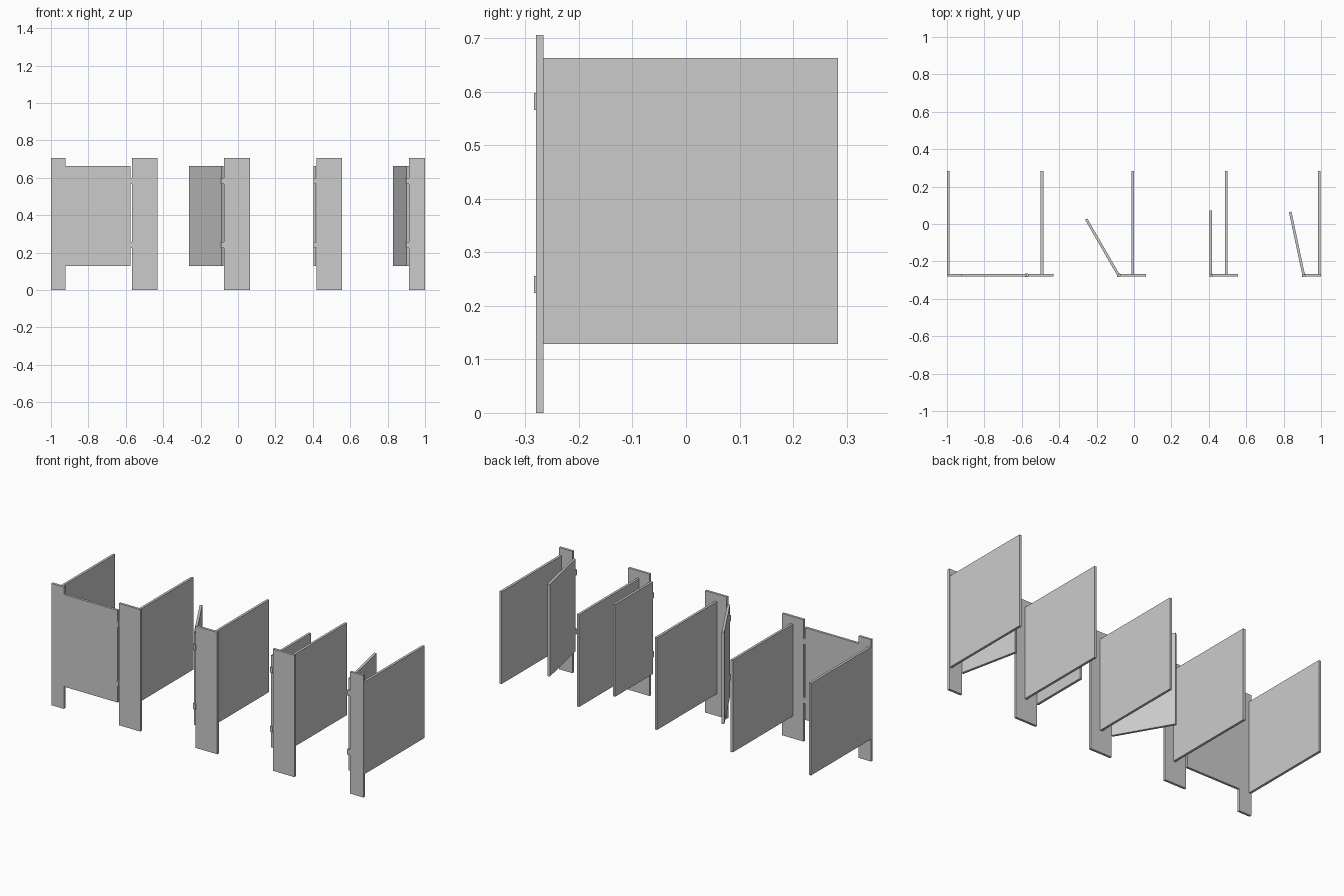
import bpy, bmesh, math
from mathutils import Matrix, Vector

if "Cube" in bpy.data.objects:
    bpy.data.objects.remove(bpy.data.objects["Cube"])


def box(name, lo, hi, pivot=(0, 0, 0), angle=0.0):
    """Box between two corners (local to pivot), turned about z at the pivot."""
    lo, hi = Vector(lo), Vector(hi)
    bm = bmesh.new()
    bmesh.ops.create_cube(bm, size=1, matrix=Matrix.Translation((lo + hi) / 2)
                          @ Matrix.Diagonal((*(hi - lo), 1)))
    mesh = bpy.data.meshes.new(name)
    bm.to_mesh(mesh)
    bm.free()
    ob = bpy.data.objects.new(name, mesh)
    ob.location = pivot
    ob.rotation_euler.z = angle
    bpy.context.collection.objects.link(ob)
    return ob


FRONT, BACK = -0.28, -0.266
LOW, HIGH, TOP = 0.129, 0.663, 0.706

# Floor-standing front pilasters
pilasters = [(-1, -0.921), (-0.568, -0.43), (-0.075, 0.063), (0.419, 0.557), (0.915, 1)]
for i, (x0, x1) in enumerate(pilasters):
    box(f"pilaster_{i + 1}", (x0, FRONT, 0), (x1, BACK, TOP))

# Divider panels running to the rear
for i, x in enumerate([-0.993, -0.492, -0.006, 0.493, 0.99]):
    box(f"divider_{i + 1}", (x - 0.007, BACK, LOW), (x + 0.007, 0.284, HIGH))

# Doors swung inwards about the left edge of each following pilaster
for i, opening in enumerate([0, 60, 90, 78]):
    edge = pilasters[i + 1][0]
    pivot = (edge - 0.008, -0.273, 0)
    turn = -math.radians(opening)
    box(f"door_{i + 1}", (-0.345, -0.007, LOW), (0, 0.007, HIGH), pivot, turn)
    # Hinge blocks bridging door and pilaster
    for j, z in enumerate([0.24, 0.582]):
        box(f"hinge_{i + 1}_{j + 1}", (-0.008, -0.011, z - 0.016),
            (0.0085, 0.009, z + 0.016), pivot)
